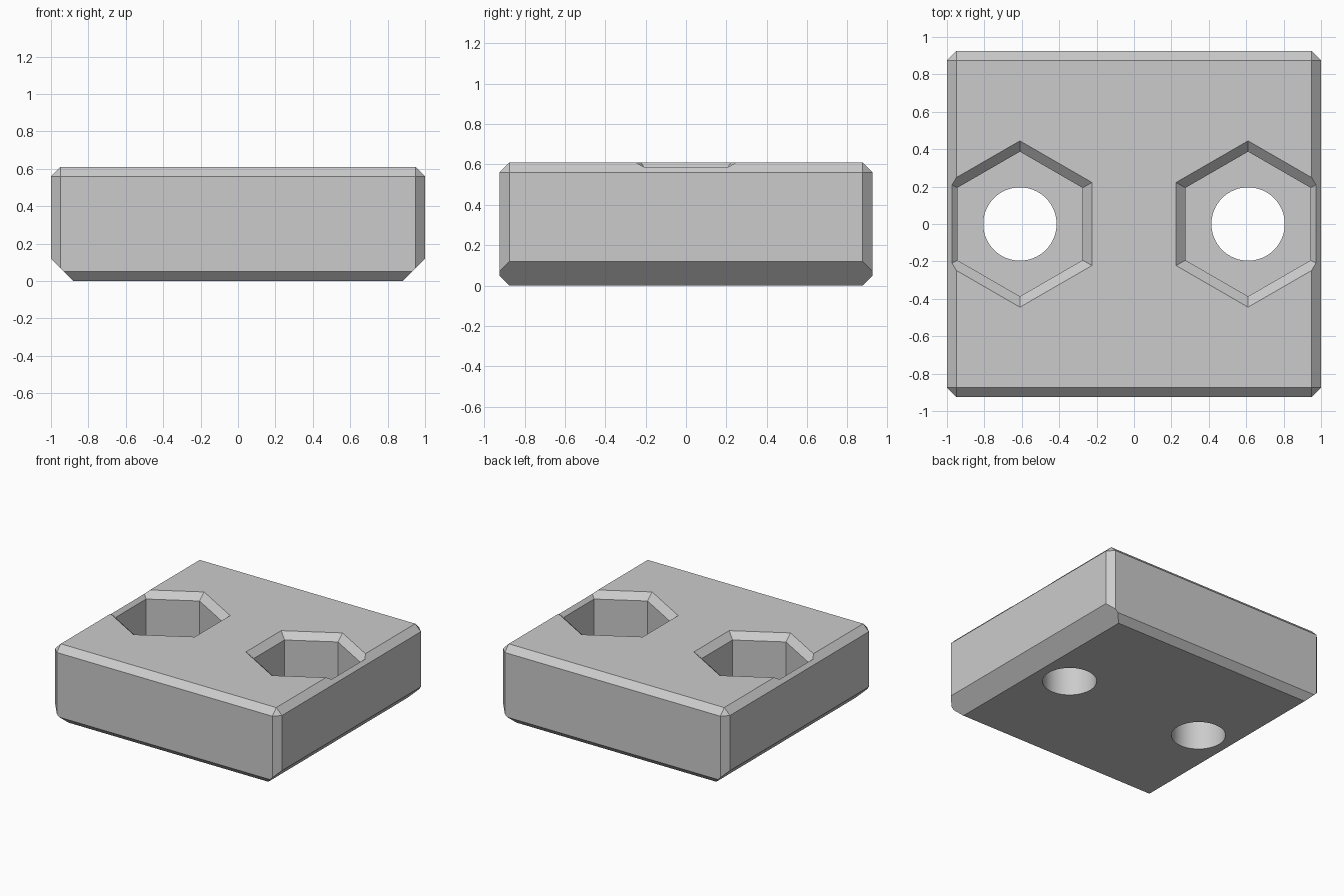
import bpy, bmesh, math
from mathutils import Vector

if "Cube" in bpy.data.objects:
    bpy.data.objects.remove(bpy.data.objects["Cube"], do_unlink=True)

HX, HY, H = 1.0, 0.925, 0.61      # half width, half depth, height
EDGE, FOOT = 0.05, 0.12           # small chamfer, large lower side chamfer
HOLE_X, HOLE_R = 0.61, 0.196
FLAT, FLOOR = 0.335, 0.245        # hex pocket half width and floor height

grey = bpy.data.materials.new("light_grey")
grey.use_nodes = True
colour = (0.6, 0.6, 0.6, 1)
grey.diffuse_color = colour
grey.node_tree.nodes["Principled BSDF"].inputs["Base Color"].default_value = colour


def make_object(name, bm):
    bmesh.ops.recalc_face_normals(bm, faces=bm.faces[:])
    mesh = bpy.data.meshes.new(name)
    bm.to_mesh(mesh)
    bm.free()
    mesh.materials.append(grey)
    obj = bpy.data.objects.new(name, mesh)
    bpy.context.collection.objects.link(obj)
    return obj


def slice_off(bm, point, normal):
    """Cut away everything beyond a plane and cap the cut."""
    geom = bm.verts[:] + bm.edges[:] + bm.faces[:]
    cut = bmesh.ops.bisect_plane(bm, geom=geom, dist=1e-6, plane_co=point,
                                 plane_no=normal, clear_outer=True)
    edges = [e for e in cut["geom_cut"] if isinstance(e, bmesh.types.BMEdge)]
    bmesh.ops.holes_fill(bm, edges=edges, sides=0)


def prism(name, sides, x, rings, turn=0.0):
    """Closed column from (height, radius) rings."""
    bm = bmesh.new()
    loops = []
    for z, r in rings:
        angles = [turn + math.tau * i / sides for i in range(sides)]
        loops.append([bm.verts.new((x + r * math.cos(a), r * math.sin(a), z))
                      for a in angles])
    for low, high in zip(loops, loops[1:]):
        for i in range(sides):
            j = (i + 1) % sides
            bm.faces.new((low[i], low[j], high[j], high[i]))
    bm.faces.new(loops[0])
    bm.faces.new(loops[-1])
    cutter = make_object(name, bm)
    cutter.hide_render = True
    return cutter


# Block body with chamfered edges and top corners
bm = bmesh.new()
bmesh.ops.create_cube(bm, size=1)
for v in bm.verts:
    v.co = Vector((v.co.x * 2 * HX, v.co.y * 2 * HY, (v.co.z + 0.5) * H))
for s in (-1, 1):
    slice_off(bm, (s * HX, 0, H - EDGE), (s, 0, 1))
    slice_off(bm, (0, s * HY, H - EDGE), (0, s, 1))
    slice_off(bm, (s * HX, 0, FOOT), (s, 0, -1))
    slice_off(bm, (0, s * HY, EDGE), (0, s, -1))
    for t in (-1, 1):
        slice_off(bm, (s * HX, t * (HY - EDGE), 0), (s, t, 0))
for s in (-1, 1):
    for t in (-1, 1):
        slice_off(bm, (s * HX, t * (HY - EDGE), H - EDGE), (s, t, 1))
block = make_object("block", bm)

# Hex pockets with flared rims, and round through holes
corner = 1 / math.cos(math.pi / 6)
rim = H - EDGE
cutters = []
for side, s in (("left", 1), ("right", -1)):
    cutters.append(prism(side + "_pocket_cutter", 6, s * HOLE_X,
                         [(FLOOR, FLAT * corner), (rim, FLAT * corner),
                          (rim + 0.1, (FLAT + 0.1) * corner)], math.pi / 6))
    cutters.append(prism(side + "_hole_cutter", 64, s * HOLE_X,
                         [(-0.1, HOLE_R), (FLOOR + 0.1, HOLE_R)]))
for cutter in cutters:
    mod = block.modifiers.new(cutter.name, "BOOLEAN")
    mod.operation = "DIFFERENCE"
    mod.solver = "EXACT"
    mod.object = cutter

# Bake the cuts and drop the cutters
bpy.context.view_layer.update()
graph = bpy.context.evaluated_depsgraph_get()
baked = bpy.data.meshes.new_from_object(block.evaluated_get(graph))
block.modifiers.clear()
block.data = baked
for cutter in cutters:
    bpy.data.objects.remove(cutter, do_unlink=True)

# Smooth hole walls, crisp chamfers
bpy.ops.object.select_all(action="DESELECT")
block.select_set(True)
bpy.context.view_layer.objects.active = block
bpy.ops.object.shade_smooth_by_angle(angle=math.radians(20))
